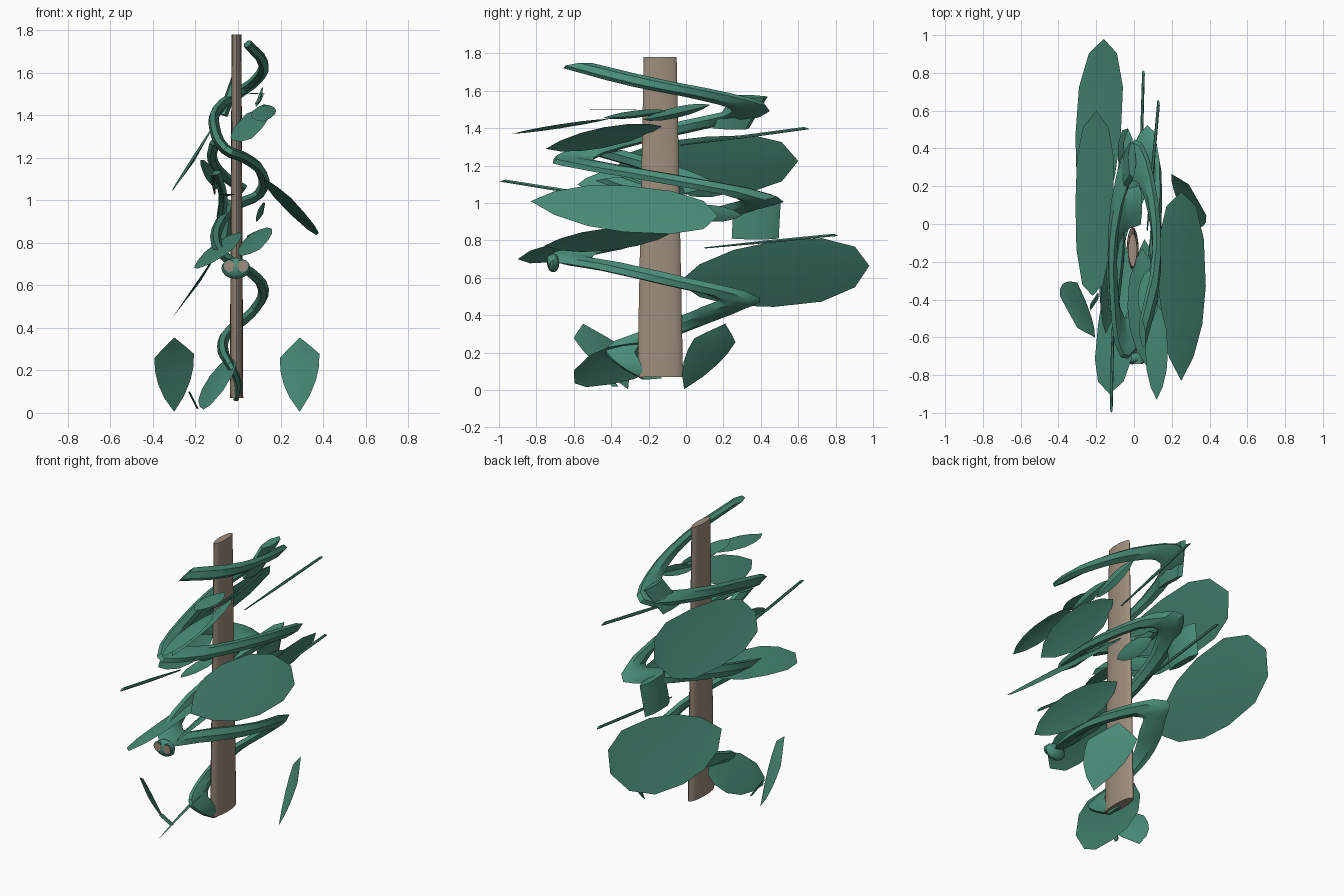
import bpy, bmesh, math
from mathutils import Vector

if "Cube" in bpy.data.objects:
    bpy.data.objects.remove(bpy.data.objects["Cube"])

STRETCH = 4.5  # the whole plant is elongated front to back


def material(name, rgb):
    m = bpy.data.materials.new(name)
    m.diffuse_color = (*rgb, 1)
    m.use_nodes = True
    m.node_tree.nodes["Principled BSDF"].inputs["Base Color"].default_value = m.diffuse_color
    return m


GREEN = material("leaf green", (0.068, 0.27, 0.19))
BROWN = material("bark brown", (0.34, 0.265, 0.205))


def finish(obj, name, mat, angle=35):
    obj.name = name
    obj.data.materials.clear()
    obj.data.materials.append(mat)
    bpy.ops.object.select_all(action='DESELECT')
    obj.select_set(True)
    bpy.context.view_layer.objects.active = obj
    bpy.ops.object.transform_apply(location=True, rotation=True, scale=True)
    bpy.ops.object.shade_smooth_by_angle(angle=math.radians(angle))


def tube(name, pts, r, mat=GREEN, radii=None):
    """Round stem through the points, flattened sections long in y."""
    cu = bpy.data.curves.new(name, 'CURVE')
    cu.dimensions = '3D'
    cu.bevel_depth, cu.bevel_resolution = r, 1
    cu.resolution_u, cu.use_fill_caps = 3, True
    s = cu.splines.new('BEZIER')
    s.bezier_points.add(len(pts) - 1)
    for i, (b, p) in enumerate(zip(s.bezier_points, pts)):
        b.co = (p[0], p[1] / STRETCH, p[2])
        b.handle_left_type = b.handle_right_type = 'AUTO'
        b.radius = radii[i] if radii else 1
    ob = bpy.data.objects.new(name, cu)
    bpy.context.collection.objects.link(ob)
    ob.scale.y = STRETCH
    bpy.ops.object.select_all(action='DESELECT')
    ob.select_set(True)
    bpy.context.view_layer.objects.active = ob
    bpy.ops.object.convert(target='MESH')
    finish(bpy.context.object, name, mat)


# Half-width along the blade for the leaf outlines
OVAL = [(-.8, .45), (-.45, .85), (0, 1), (.4, .88), (.75, .52)]
BLUNT = [(-.88, .55), (-.5, .9), (0, 1), (.5, .97), (.82, .68)]
SPADE = [(-.6, .5), (-.2, .82), (.15, .97), (.5, 1), (.7, .62)]
WIDE_END = [(-.78, .5), (-.42, .85), (0, 1), (.5, .97), (.85, .62)]
WIDE_BASE = [(-.85, .6), (-.5, .92), (0, 1), (.4, .86), (.75, .5)]


def leaf(name, c, length, width, outline=OVAL, cup=0.012):
    """Pointed blade, slightly cupped along its midrib."""
    c, L, W = Vector(c), Vector(length), Vector(width)
    n = L.cross(W).normalized()
    bm = bmesh.new()
    start, end = bm.verts.new(c - L), bm.verts.new(c + L)
    rows = [[bm.verts.new(c + L * t + W * w * s + n * cup * (1 - abs(s)) * w)
             for s in (-1, 0, 1)] for t, w in outline]
    for k in (0, 1):
        bm.faces.new((start, rows[0][k + 1], rows[0][k]))
        bm.faces.new((end, rows[-1][k], rows[-1][k + 1]))
        for a, b in zip(rows, rows[1:]):
            bm.faces.new((a[k], a[k + 1], b[k + 1], b[k]))
    bmesh.ops.recalc_face_normals(bm, faces=bm.faces)
    me = bpy.data.meshes.new(name)
    bm.to_mesh(me)
    bm.free()
    ob = bpy.data.objects.new(name, me)
    bpy.context.collection.objects.link(ob)
    finish(ob, name, GREEN)


# Tapered stake
bpy.ops.mesh.primitive_cone_add(vertices=16, radius1=0.122, radius2=0.088,
                                depth=1.71, location=(-0.007, -0.138, 0.925))
bpy.context.object.scale.x = 0.26
finish(bpy.context.object, "stake", BROWN)

# Main vine spiralling down the stake, front to back on the right side
tube("vine", [(0.045, -0.58, 1.735), (0.12, -0.2, 1.64), (0.09, 0.15, 1.57),
              (0.0, 0.34, 1.5), (-0.1, 0.05, 1.42), (-0.11, -0.3, 1.34),
              (-0.06, -0.6, 1.24), (0.03, -0.5, 1.2), (0.11, -0.1, 1.13),
              (0.1, 0.38, 1.03), (0.0, 0.3, 0.98), (-0.08, 0, 0.9),
              (-0.1, -0.4, 0.79), (-0.03, -0.62, 0.71), (0.06, -0.4, 0.66),
              (0.12, -0.05, 0.58), (0.08, 0.28, 0.49), (0.03, 0.2, 0.44),
              (-0.06, 0.0, 0.36), (-0.07, -0.18, 0.29), (-0.04, -0.34, 0.23),
              (0.0, -0.3, 0.14), (-0.01, -0.18, 0.06)], 0.026,
     radii=[.85] + [1] * 19 + [.8, .65, .5])

# Inner strands and cut shoots at the back
tube("inner_strand", [(-0.11, -0.42, 1.27), (-0.12, -0.15, 1.19),
                      (-0.06, 0.05, 1.11), (0.03, 0.1, 1.05)], 0.024)
tube("lower_strand", [(-0.1, -0.4, 1.13), (-0.07, -0.1, 1.02),
                      (-0.08, 0.1, 0.92)], 0.022)
tube("back_shoot_low", [(-0.06, 0.37, 0.81), (-0.03, 0.38, 1.0)], 0.028)
tube("back_shoot_high", [(-0.07, 0.24, 1.4), (-0.01, 0.34, 1.57)], 0.023)

# Bud with two cut stem ends
bpy.ops.mesh.primitive_uv_sphere_add(segments=12, ring_count=8, radius=1,
                                     location=(-0.01, -0.71, 0.68))
bpy.context.object.scale = (0.068, 0.033, 0.05)
finish(bpy.context.object, "bud", GREEN)
for x in (-0.04, 0.022):
    for nm, r, y, mat in (("stem_rim", 0.031, -0.722, GREEN),
                          ("stem_end", 0.026, -0.726, BROWN)):
        bpy.ops.mesh.primitive_cylinder_add(vertices=12, radius=r, depth=0.03,
                                            location=(x, y, 0.69),
                                            rotation=(math.pi / 2, 0, 0))
        finish(bpy.context.object, nm, mat)

# Leaves: centre, half length, half width, outline
LEAVES = {
    "big_back_leaf": ((-0.19, 0.47, 0.62), (0.03, 0.51, 0.045), (0.12, 0, 0.175), WIDE_END),
    "big_left_leaf": ((-0.21, 0.11, 1.2), (0.01, 0.49, 0.025), (0.1, 0, 0.155), BLUNT),
    "big_right_leaf": ((0.25, -0.33, 0.97), (0, -0.5, 0.04), (0.13, 0, -0.125), WIDE_BASE),
    "front_low_leaf": ((-0.09, -0.53, 0.765), (-0.04, -0.37, -0.065), (0.1, 0, 0.05), BLUNT),
    "front_high_leaf": ((0.055, -0.44, 1.35), (0.01, -0.31, -0.06), (0.09, 0, 0.055), OVAL),
    "front_tip_leaf": ((0.12, -0.67, 1.41), (0, -0.26, -0.04), (0.06, 0, 0.01), OVAL),
    "front_mid_leaf": ((0.08, -0.42, 0.805), (0.025, -0.34, -0.035), (0.08, 0, 0.06), OVAL),
    "base_front_leaf": ((-0.1, -0.35, 0.14), (0.03, -0.25, -0.035), (0.08, 0.06, 0.11), BLUNT),
    "base_right_leaf": ((0.29, 0.1, 0.18), (0, 0.11, 0.175), (0.093, -0.11, 0.01), SPADE),
    "base_left_leaf": ((-0.3, -0.43, 0.18), (0, -0.12, 0.175), (0.093, -0.11, 0.01), SPADE),
    "flat_leaf": ((0.075, -0.39, 1.5), (0, -0.15, 0), (0.055, 0, 0), OVAL),
    "small_leaf_upper": ((0.1, -0.05, 1.485), (0.01, 0.18, 0.04), (0.015, 0, 0.03), OVAL),
    "small_leaf_front": ((0.1, -0.27, 1.475), (0.01, 0.17, 0.02), (0.02, 0, 0.02), OVAL),
    "small_leaf_right": ((0.105, 0.13, 0.945), (0.01, 0.17, -0.01), (0.02, 0, 0.045), OVAL),
    "inner_leaf": ((-0.13, -0.33, 1.12), (0.02, 0.25, 0.02), (0.045, 0, -0.07), OVAL),
    "inner_low_leaf": ((-0.05, -0.3, 1.03), (0, 0.2, 0), (0.045, 0, 0), OVAL),
}
for name, (c, l, w, outline) in LEAVES.items():
    leaf(name, c, l, w, outline, 0.004 if name == "flat_leaf" else 0.012)

# Narrow curled blades reaching far out, widening toward the tip
SPIKES = {
    "blade_upper_back": ((0.07, -0.03, 1.31), (0.13, 0.64, 1.4)),
    "blade_lower_back": ((0.03, 0.1, 0.76), (0.05, 0.8, 0.83)),
    "blade_front": ((-0.11, -0.42, 1.03), (-0.12, -0.98, 1.12)),
}
for name, (a, b) in SPIKES.items():
    mid = [(p + q) / 2 for p, q in zip(a, b)]
    tube(name, [a, mid, b], 0.008, radii=[.4, 1, .9])

# Thin stalk to the front base leaf
tube("base_stalk", [(-0.23, -0.44, 0.1), (-0.19, -0.38, 0.02)], 0.004)
